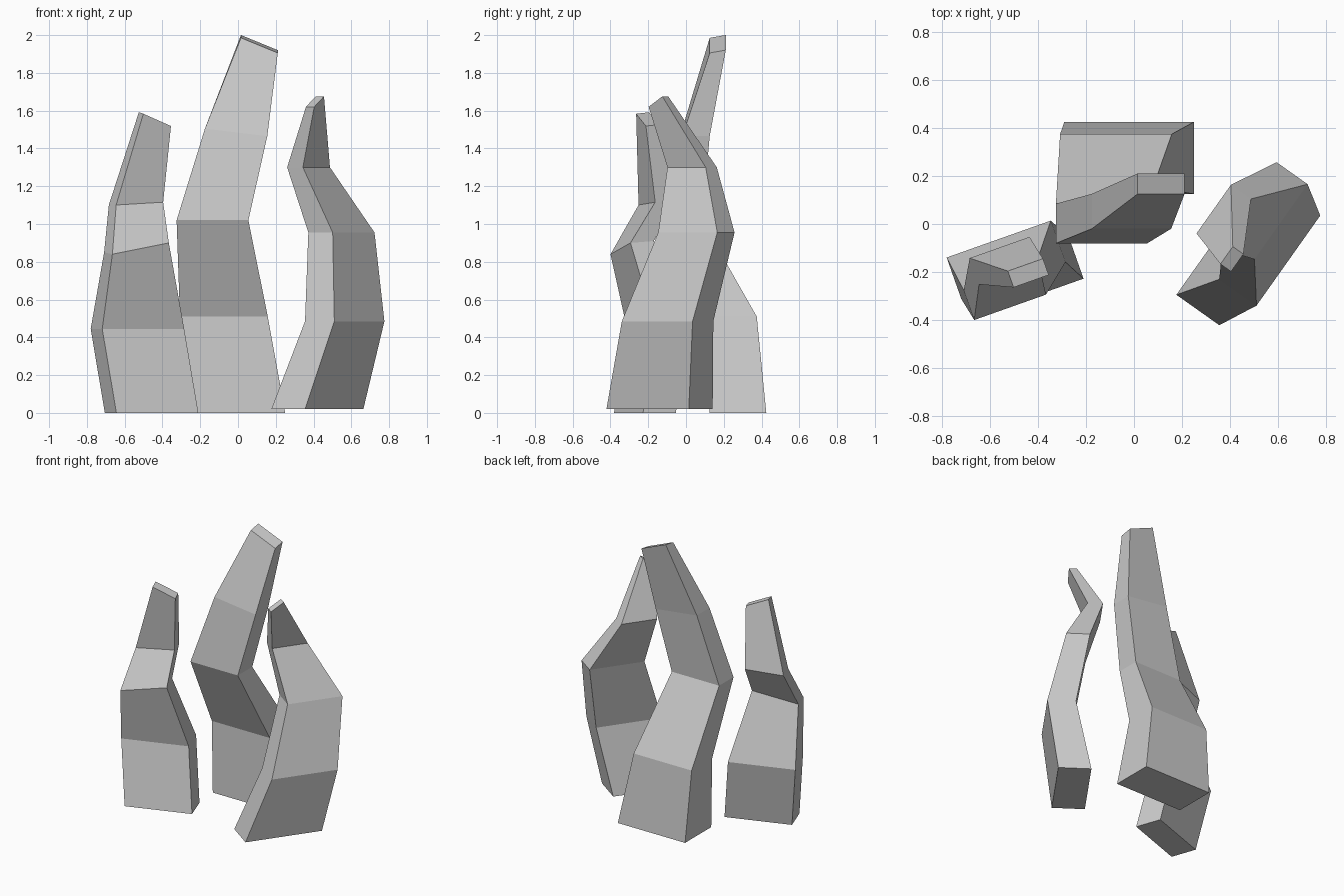
import bpy, bmesh
from math import radians, cos, sin

if "Cube" in bpy.data.objects:
    bpy.data.objects.remove(bpy.data.objects["Cube"])


def make_tongue(name, angle, rings):
    """Loft four-sided rings: (x, y, z, width, depth, rise along width, rise along depth)."""
    c, s = cos(radians(angle)), sin(radians(angle))
    bm = bmesh.new()
    loops = []
    for x, y, z, w, d, rise_w, rise_d in rings:
        loop = []
        for a, b in ((-.5, -.5), (.5, -.5), (.5, .5), (-.5, .5)):
            u, v = a * w, b * d
            loop.append(bm.verts.new((x + u * c - v * s, y + u * s + v * c,
                                      z + a * rise_w + b * rise_d)))
        loops.append(loop)
    for lo, hi in zip(loops, loops[1:]):
        for i in range(4):
            j = (i + 1) % 4
            bm.faces.new((lo[i], lo[j], hi[j], hi[i]))
    bm.faces.new(loops[0][::-1])
    bm.faces.new(loops[-1])
    bmesh.ops.recalc_face_normals(bm, faces=bm.faces[:])
    mesh = bpy.data.meshes.new(name)
    bm.to_mesh(mesh)
    bm.free()
    obj = bpy.data.objects.new(name, mesh)
    bpy.context.collection.objects.link(obj)
    return obj


# Tall tongue at the back, square to the axes
make_tongue("middle_flame", 0, [
    (-.02, .275, 0, .54, .30, 0, 0),
    (-.075, .257, .51, .465, .235, 0, 0),
    (-.135, .002, 1.02, .38, .165, 0, 0),
    (-.01, .053, 1.485, .33, .145, -.04, 0),
    (.113, .168, 1.953, .195, .085, -.08, .015),
])

# Short tongue on the left
make_tongue("left_flame", 19.5, [
    (-.4575, -.2175, 0, .46, .184, 0, 0),
    (-.5325, -.149, .445, .46, .183, 0, 0),
    (-.5375, -.285, .875, .317, .131, .06, .01),
    (-.54, -.1525, 1.108, .264, .116, .015, 0),
    (-.44, -.204, 1.555, .155, .072, -.065, .008),
])

# Slim curved tongue on the right
make_tongue("right_flame", 54.7, [
    (.42, -.14, .02, .534, .219, 0, 0),
    (.565, -.0975, .485, .459, .19, 0, 0),
    (.5475, .055, .955, .383, .158, 0, 0),
    (.3735, .0325, 1.3, .248, .102, 0, 0),
    (.4075, -.146, 1.648, .089, .054, .055, 0),
])
